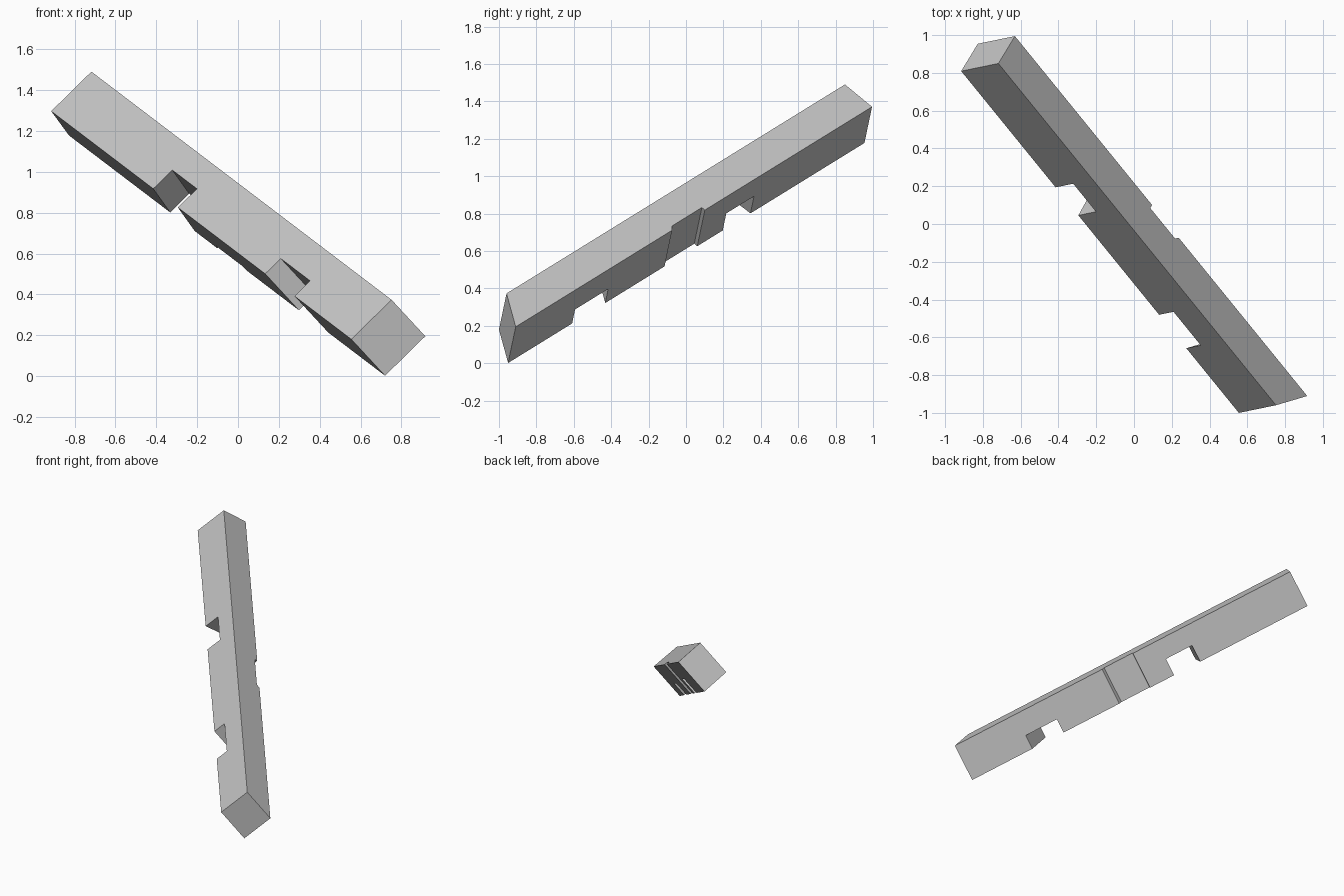
import bpy, bmesh
from mathutils import Vector

cube = bpy.data.objects.get("Cube")
if cube:
    bpy.data.objects.remove(cube, do_unlink=True)

# Beam axes: along its length, across its thickness, up its height
origin = Vector((0.555, -1.0, 0.18))
along = Vector((-1.55, 1.908, 1.178)).normalized()
up = Vector((0.195, 0.043, 0.195))
up = (up - along * up.dot(along)).normalized()
across = along.cross(up)
LENGTH, THICK, HEIGHT = 2.585, 0.207, 0.279
SKEW = -0.137 / THICK          # lengthwise slant of mitred cuts

wood = bpy.data.materials.new("light grey")
wood.use_nodes = True
grey = (0.55, 0.55, 0.55, 1)
wood.diffuse_color = grey
wood.node_tree.nodes["Principled BSDF"].inputs["Base Color"].default_value = grey


def prism(name, outline, low, high):
    """Extrude a (length, thickness) outline through a height range."""
    bm = bmesh.new()
    base = [bm.verts.new(origin + along * t + across * v + up * low)
            for t, v in outline]
    face = bm.faces.new(base)
    out = bmesh.ops.extrude_face_region(bm, geom=[face])
    verts = [g for g in out["geom"] if isinstance(g, bmesh.types.BMVert)]
    bmesh.ops.translate(bm, verts=verts, vec=up * (high - low))
    bmesh.ops.recalc_face_normals(bm, faces=bm.faces)
    mesh = bpy.data.meshes.new(name)
    bm.to_mesh(mesh)
    bm.free()
    mesh.materials.append(wood)
    obj = bpy.data.objects.new(name, mesh)
    bpy.context.collection.objects.link(obj)
    return obj


# Beam with one mitred end and a shallow housing in its back face
housing = THICK - 0.023
beam = prism("beam", [
    (0, 0), (LENGTH, 0), (LENGTH, THICK),
    (1.308, THICK), (1.308, housing), (1.078, housing), (1.058, THICK),
    (SKEW * THICK, THICK)], 0, HEIGHT)


# Lap notches cut up from the underside
def notch(name, start, end, slant, depth):
    v0, v1 = -0.05, THICK + 0.05
    cutter = prism(name, [
        (start + slant * v0, v0), (end + slant * v0, v0),
        (end + slant * v1, v1), (start + slant * v1, v1)], -0.05, depth)
    cutter.hide_render = True
    cutter.hide_viewport = True
    cutter.display_type = 'WIRE'
    mod = beam.modifiers.new(name, 'BOOLEAN')
    mod.operation = 'DIFFERENCE'
    mod.solver = 'EXACT'
    mod.object = cutter
    return cutter


cutters = [notch("slanted_notch_cutter", 0.489, 0.742, SKEW, 0.108),
           notch("square_notch_cutter", 1.494, 1.706, 0.04, 0.132)]

# Bake the cuts into the beam and discard the cutters
bpy.context.view_layer.update()
graph = bpy.context.evaluated_depsgraph_get()
cut_mesh = bpy.data.meshes.new_from_object(beam.evaluated_get(graph))
beam.modifiers.clear()
beam.data = cut_mesh
for c in cutters:
    bpy.data.objects.remove(c, do_unlink=True)
